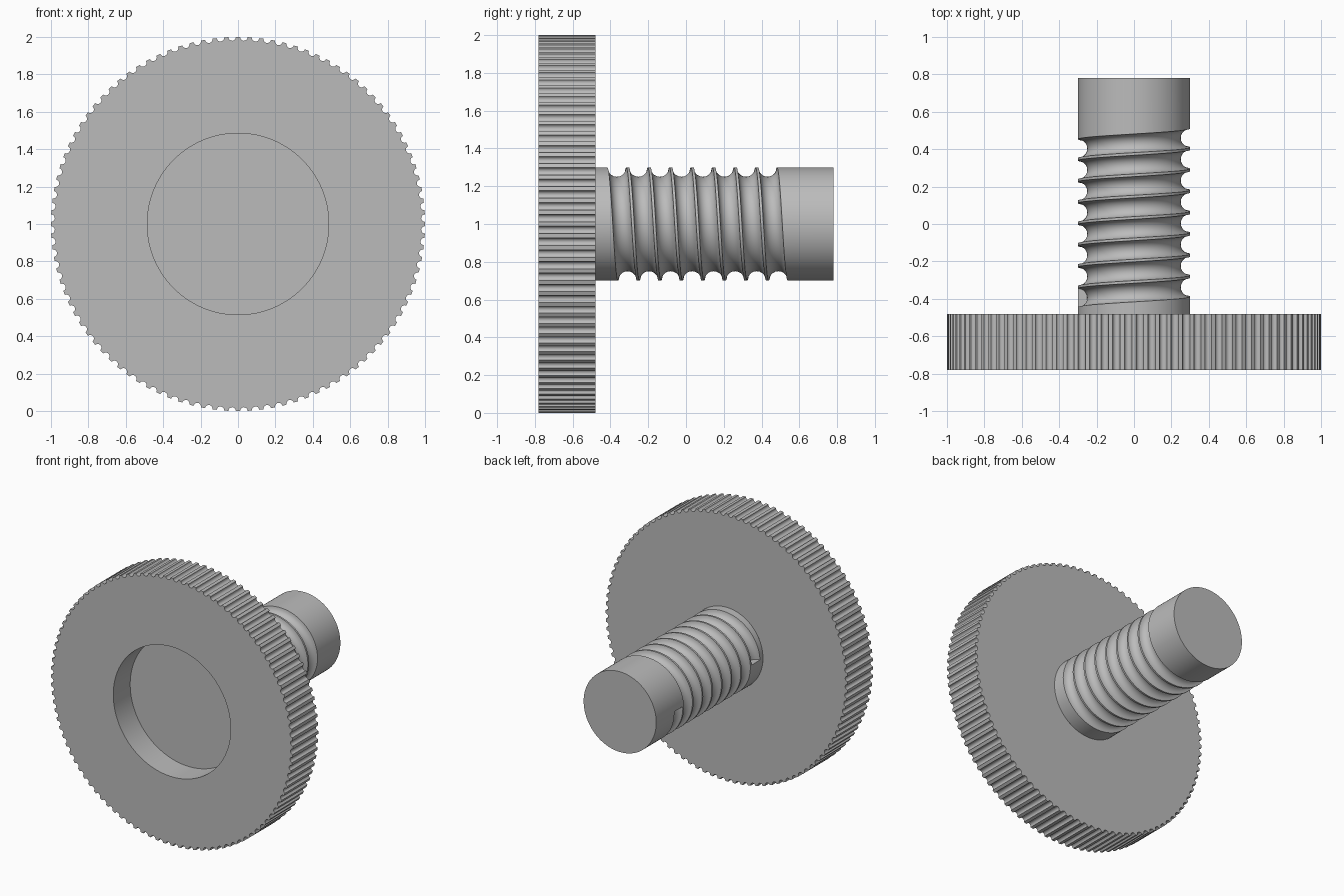
import bpy, bmesh
from math import sin, cos, pi, tau, atan2, hypot

if "Cube" in bpy.data.objects:
    bpy.data.objects.remove(bpy.data.objects["Cube"], do_unlink=True)

AXIS_Z = 1.0

metal = bpy.data.materials.new("plain grey")
metal.use_nodes = True
GREY = (0.5, 0.5, 0.5, 1)
metal.diffuse_color = GREY
metal.node_tree.nodes["Principled BSDF"].inputs["Base Color"].default_value = GREY


def finish(bm, name, angle):
    """Turn a bmesh into a named, coloured, angle-smoothed object."""
    bmesh.ops.remove_doubles(bm, verts=bm.verts, dist=0.00005)
    bmesh.ops.recalc_face_normals(bm, faces=bm.faces)
    mesh = bpy.data.meshes.new(name)
    bm.to_mesh(mesh)
    bm.free()
    mesh.materials.append(metal)
    obj = bpy.data.objects.new(name, mesh)
    bpy.context.collection.objects.link(obj)
    bpy.ops.object.select_all(action="DESELECT")
    bpy.context.view_layer.objects.active = obj
    obj.select_set(True)
    bpy.ops.object.shade_smooth_by_angle(angle=angle)
    return obj


def around(bm, radius, angle, y):
    """Vertex at an angle around the horizontal axis, starting at -x and rising."""
    return bm.verts.new((-radius * cos(angle), y, AXIS_Z + radius * sin(angle)))


# Knurled wheel: rim with round grooves, recess in the front
TEETH, NOTCH, ARC = 100, 0.02, 8
BACK, FRONT, FLOOR = -0.48, -0.78, -0.58
SHAFT_R, RECESS_R = 0.3, 0.485

rim = []
for i in range(TEETH):
    middle = tau * (i + 0.5) / TEETH
    for j in range(ARC + 1):
        a = pi * j / ARC
        u, v = 1 - NOTCH * sin(a), -NOTCH * cos(a)
        rim.append((hypot(u, v), middle + atan2(v, u)))

bm = bmesh.new()
sections = [(SHAFT_R, BACK), (None, BACK), (None, FRONT), (RECESS_R, FRONT), (RECESS_R, FLOOR)]
rings = [[around(bm, r or edge, a, y) for edge, a in rim] for r, y in sections]
for lower, upper in zip(rings, rings[1:]):
    for i in range(len(rim)):
        k = (i + 1) % len(rim)
        bm.faces.new((lower[i], lower[k], upper[k], upper[i]))
bm.faces.new(rings[-1])
finish(bm, "knurled_wheel", 0.6)

# Threaded shaft: eight turns of a round groove, with plain ends
TURNS, PITCH, START = 8, 0.114, -0.395
GROOVE, STEPS, COLUMNS = 0.05, 10, 96
END = 0.78

bm = bmesh.new()
columns = []
for c in range(COLUMNS + 1):
    part = c / COLUMNS
    column = [around(bm, SHAFT_R, tau * part, BACK)]
    for turn in range(TURNS):
        centre = START + PITCH * (turn + part)
        for j in range(STEPS + 1):
            a = pi * j / STEPS
            column.append(around(bm, SHAFT_R - GROOVE * sin(a), tau * part, centre - GROOVE * cos(a)))
    column.append(around(bm, SHAFT_R, tau * part, END))
    columns.append(column)
for left, right in zip(columns, columns[1:]):
    for j in range(len(left) - 1):
        bm.faces.new((left[j], right[j], right[j + 1], left[j + 1]))

# Half-round walls where the groove begins and stops, and the end disc
bm.faces.new(columns[0][1:STEPS + 2])
bm.faces.new(columns[-1][-STEPS - 2:-1])
bm.faces.new([column[-1] for column in columns[:-1]] )
finish(bm, "threaded_shaft", 0.6)
